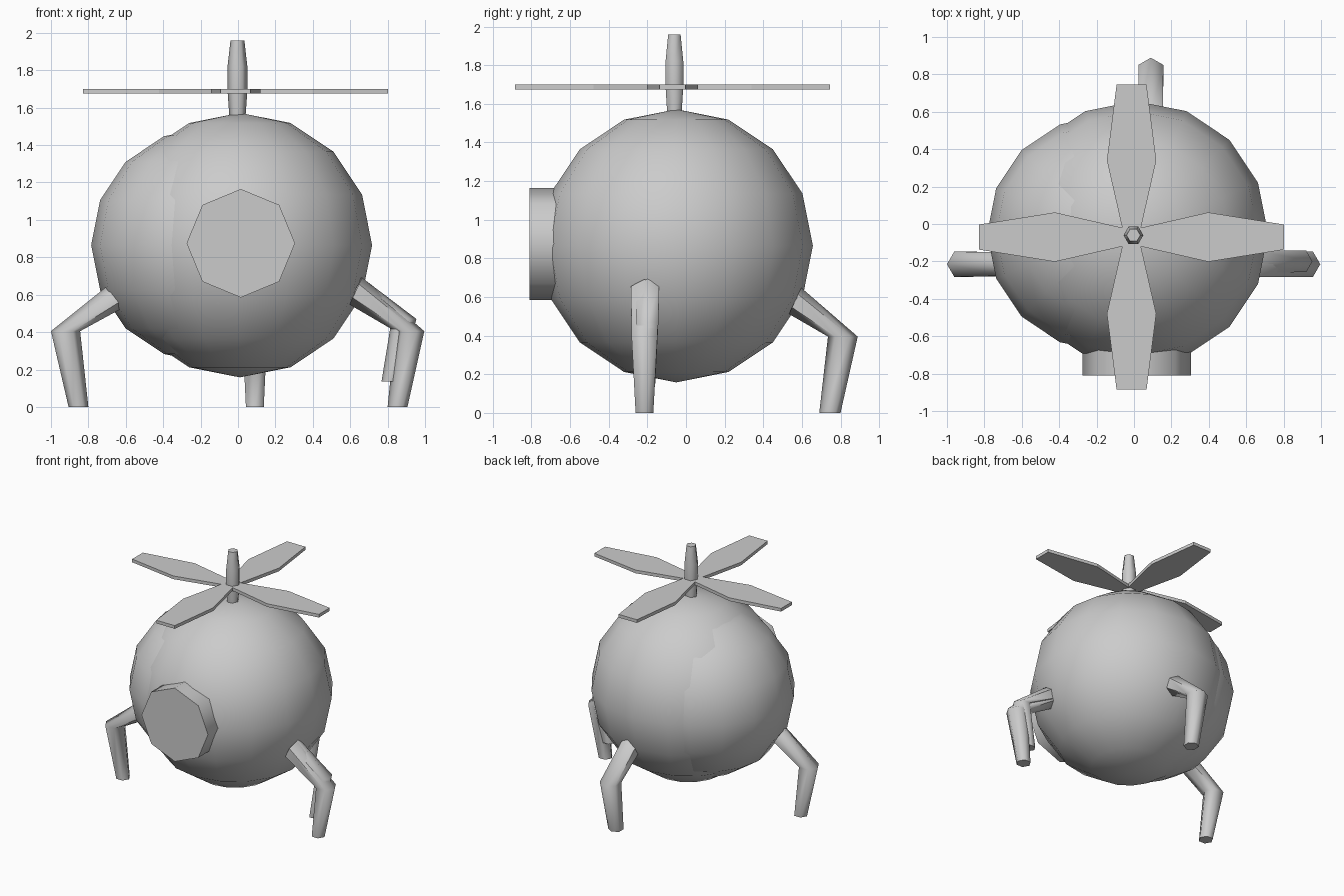
import bpy, bmesh, math
from mathutils import Vector

if "Cube" in bpy.data.objects:
    bpy.data.objects.remove(bpy.data.objects["Cube"])

grey = bpy.data.materials.new("plain grey")
grey.diffuse_color = (0.6, 0.6, 0.6, 1)
grey.use_nodes = True
grey.node_tree.nodes["Principled BSDF"].inputs["Base Color"].default_value = grey.diffuse_color


def make(name, bm, smooth=None):
    """Turn a bmesh into a named object."""
    bmesh.ops.recalc_face_normals(bm, faces=bm.faces)
    me = bpy.data.meshes.new(name)
    bm.to_mesh(me)
    bm.free()
    me.materials.append(grey)
    ob = bpy.data.objects.new(name, me)
    bpy.context.collection.objects.link(ob)
    if smooth:
        bpy.ops.object.select_all(action='DESELECT')
        ob.select_set(True)
        bpy.context.view_layer.objects.active = ob
        bpy.ops.object.shade_smooth_by_angle(angle=math.radians(smooth))
    return ob


def ball(name, centre, radius):
    bm = bmesh.new()
    bmesh.ops.create_uvsphere(bm, u_segments=16, v_segments=8, radius=radius)
    bmesh.ops.translate(bm, verts=bm.verts, vec=centre)
    make(name, bm, 40)


def tube(name, sections, sides, smooth=65):
    """Skin rings given as (centre, first axis, second axis), and cap both ends."""
    bm = bmesh.new()
    rings = []
    for c, u, v in sections:
        c, u, v = Vector(c), Vector(u), Vector(v)
        angles = [2 * math.pi * i / sides for i in range(sides)]
        rings.append([bm.verts.new(c + u * math.cos(a) + v * math.sin(a)) for a in angles])
    for a, b in zip(rings, rings[1:]):
        for i in range(sides):
            j = (i + 1) % sides
            bm.faces.new((a[i], a[j], b[j], b[i]))
    bm.faces.new(rings[0])
    bm.faces.new(rings[-1])
    make(name, bm, smooth)


def leg(name, base, out, profile):
    """Bent leg. Profile rows: distance outwards, height, radius, tilt in degrees."""
    out = Vector(out)
    side = Vector((-out.y, out.x, 0))
    up = Vector((0, 0, 1))
    sections = []
    for d, z, r, tilt in profile:
        t = math.radians(tilt)
        u = (out * math.cos(t) + up * math.sin(t)) * r
        sections.append((Vector(base) + out * d + up * z, u, side * r))
    tube(name, sections, 6)


# Body and the smaller ball bulging out of its left side
ball("body", (0.01, -0.05, 0.865), 0.707)
ball("side_bulge", (-0.155, -0.05, 0.865), 0.63)

# Eight-sided snout
tube("snout", [((0.015, y, 0.875), (0.29, 0, 0), (0, 0, 0.29)) for y in (-0.81, -0.5)], 8)

# Rotor mast
tube("rotor_mast", [((-0.003, -0.06, z), (r, 0, 0), (0, r, 0))
                    for z, r in ((1.55, 0.043), (1.69, 0.053), (1.82, 0.053), (1.96, 0.037))], 6)

# Four-bladed rotor, one star-shaped plate
bm = bmesh.new()
outline = []
for k in range(4):
    tip = 0.067 if k % 2 == 0 else 0.08
    a = k * math.pi / 2
    for d, w in ((0.05, -0.05), (0.41, -0.132), (0.815, -tip), (0.815, tip), (0.41, 0.132)):
        outline.append(bm.verts.new((-0.013 + d * math.cos(a) - w * math.sin(a),
                                     -0.07 + d * math.sin(a) + w * math.cos(a), 1.675)))
plate = bm.faces.new(outline)
top = bmesh.ops.extrude_face_region(bm, geom=[plate])["geom"]
bmesh.ops.translate(bm, verts=[g for g in top if isinstance(g, bmesh.types.BMVert)],
                    vec=(0, 0, 0.025))
make("rotor_blades", bm)

# Three standing legs and a shorter one tucked beside the right leg
leg("right_leg", (0, -0.215, 0), (1, 0, 0),
    [(0.853, 0, 0.053, 0), (0.918, 0.405, 0.078, 0), (0.63, 0.62, 0.08, 65)])
leg("left_leg", (0, -0.215, 0), (-1, 0, 0),
    [(0.853, 0, 0.053, 0), (0.922, 0.405, 0.078, 0), (0.655, 0.59, 0.072, 58)])
leg("back_leg", (0.09, 0, 0), (0, 1, 0),
    [(0.745, 0, 0.055, 0), (0.812, 0.395, 0.077, 0), (0.565, 0.58, 0.075, 65)])
leg("short_leg", (0, -0.2, 0), (1, 0, 0),
    [(0.813, 0.135, 0.046, 0), (0.888, 0.47, 0.066, 0), (0.63, 0.63, 0.07, 65)])
